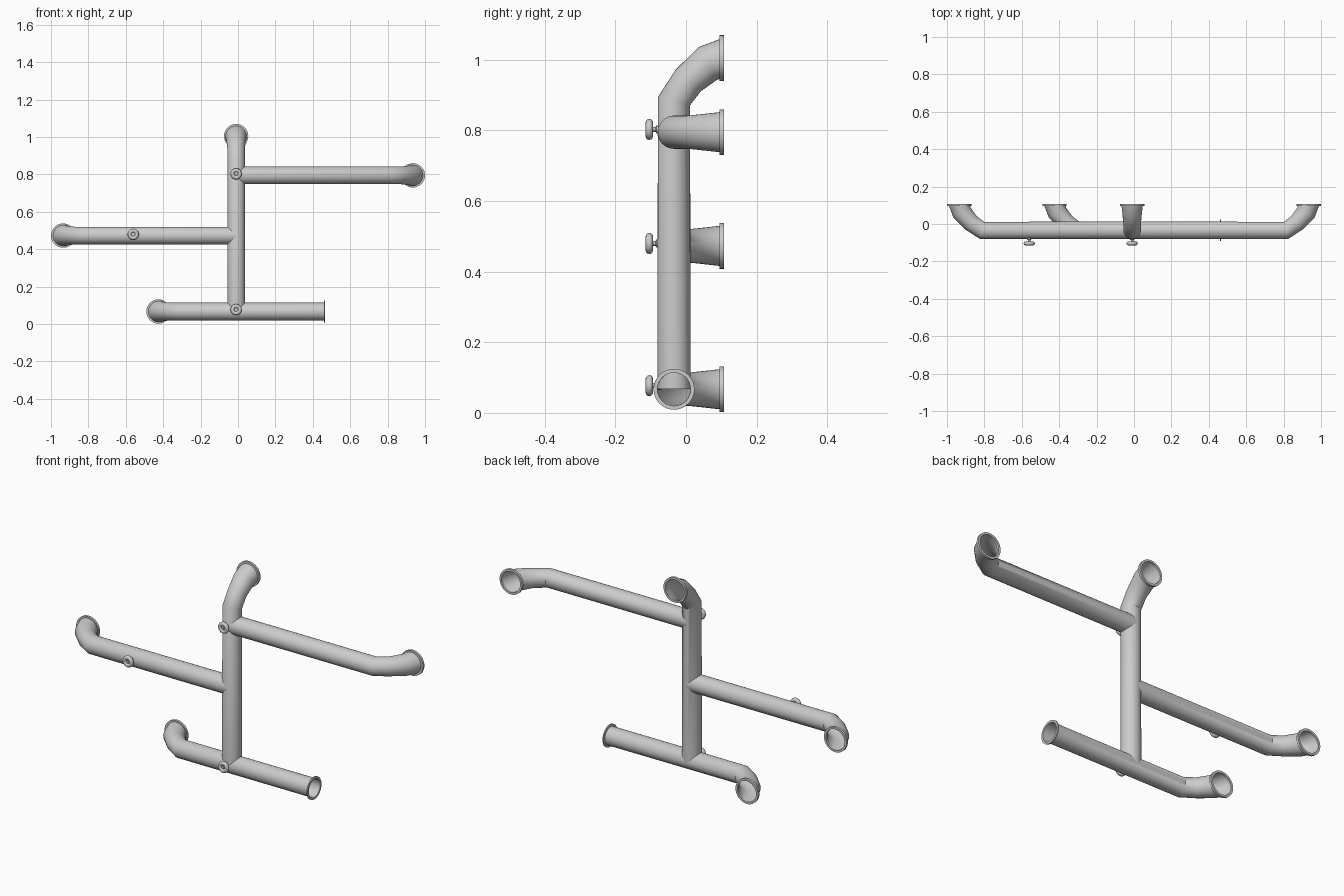
import bpy, bmesh, math
from mathutils import Vector

if "Cube" in bpy.data.objects:
    bpy.data.objects.remove(bpy.data.objects["Cube"])

SIDES = 32
R = 0.047            # pipe radius
Y0 = -0.034          # pipe axis depth
BACK = Vector((0, 1, 0))


def sweep(name, rings, closed=False):
    """Skin a list of rings: (centre, normal direction, side direction, radius)."""
    bm = bmesh.new()
    loops = []
    for c, n, s, r in rings:
        loops.append([bm.verts.new(c + r * (math.cos(a) * n + math.sin(a) * s))
                      for a in (2 * math.pi * i / SIDES for i in range(SIDES))])
    pairs = list(zip(loops, loops[1:]))
    for a, b in pairs:
        for i in range(SIDES):
            j = (i + 1) % SIDES
            bm.faces.new((a[i], a[j], b[j], b[i]))
    if closed:
        bm.faces.new(loops[0])
        bm.faces.new(loops[-1])
    bmesh.ops.recalc_face_normals(bm, faces=bm.faces)
    me = bpy.data.meshes.new(name)
    bm.to_mesh(me)
    bm.free()
    ob = bpy.data.objects.new(name, me)
    bpy.context.collection.objects.link(ob)
    bpy.ops.object.select_all(action='DESELECT')
    ob.select_set(True)
    bpy.context.view_layer.objects.active = ob
    bpy.ops.object.shade_smooth_by_angle(angle=math.radians(35))
    return ob


def flange(name, centre, axis, n, inner, outer, t):
    """Collar ring whose open face is at centre."""
    s = axis.cross(n)
    back, front = centre - axis * t, centre
    sweep(name, [(c, n, s, r) for c, r in (
        (front, inner), (back, inner), (back, outer), (front, outer), (front, inner))])


# bend stations: distance along pipe, distance towards back, turn angle, radius
BEND = [(0, 0, 14, R), (0.058, 0.040, 40, R), (0.107, 0.096, 60, 0.053),
        (0.122, 0.141, 90, 0.058)]


def bent_pipe(name, start, direction, length):
    """Straight pipe that turns to the back at its end and opens in a collar."""
    d = Vector(direction)
    start = Vector(start)
    side = d.cross(BACK)
    rings = [(start, BACK, side, R)]
    corner = start + d * length
    for along, lat, ang, r in BEND:
        a = math.radians(ang)
        n = BACK * math.cos(a) - d * math.sin(a)
        rings.append((corner + d * along + BACK * lat, n, side, r))
    sweep(name, rings)
    end = rings[-1][0]
    flange(name + "_collar", end, BACK, -d, 0.054, 0.065, 0.012)


# main pipes
bent_pipe("riser_pipe", (-0.01, Y0, 0.067), (0, 0, 1), 0.816)
bent_pipe("right_branch", (-0.01, Y0, 0.795), (1, 0, 0), 0.823)
bent_pipe("left_branch", (-0.01, Y0, 0.473), (-1, 0, 0), 0.803)
bent_pipe("bottom_pipe", (0.463, Y0, 0.067), (-1, 0, 0), 0.766)

# thin collar on the straight open end
flange("bottom_end_collar", Vector((0.465, Y0, 0.067)), Vector((1, 0, 0)),
       BACK, R, 0.058, 0.006)

# valves: stem with hub and a round hand wheel
X, Z = Vector((1, 0, 0)), Vector((0, 0, 1))
for tag, x, z in (("upper", -0.01, 0.803), ("left", -0.56, 0.48), ("lower", -0.01, 0.077)):
    prof = [(-0.070, 0.013), (-0.084, 0.011), (-0.086, 0.007), (-0.098, 0.007),
            (-0.100, 0.012), (-0.107, 0.012), (-0.109, 0.006), (-0.112, 0.006)]
    sweep(tag + "_valve_stem",
          [(Vector((x, y, z)), X, Z, r) for y, r in prof], closed=True)
    bpy.ops.mesh.primitive_torus_add(
        location=(x, -0.104, z), rotation=(math.pi / 2, 0, 0),
        major_radius=0.0195, minor_radius=0.0105, major_segments=28, minor_segments=12)
    wheel = bpy.context.object
    wheel.name = tag + "_valve_wheel"
    bpy.ops.object.shade_smooth_by_angle(angle=math.radians(40))
